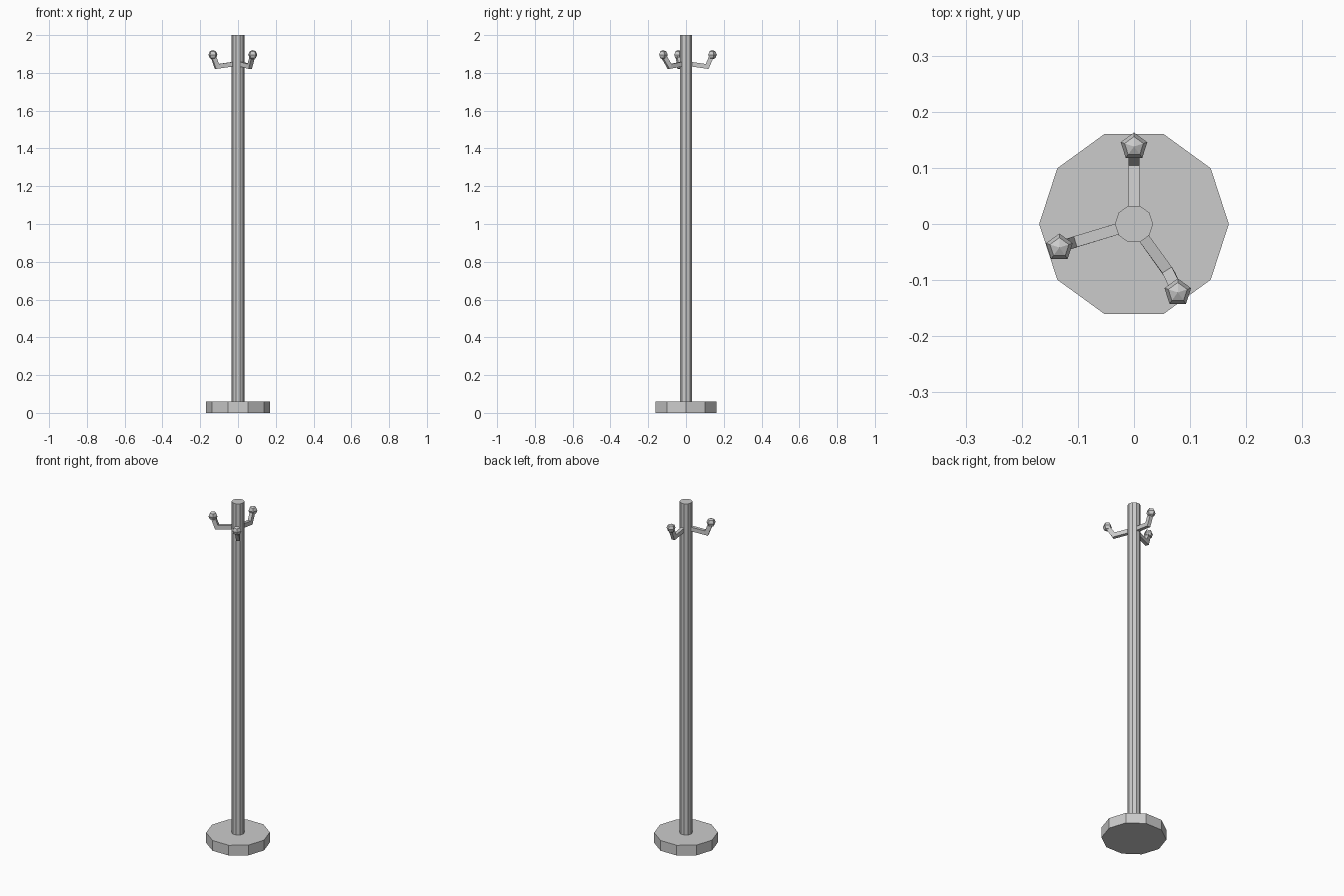
import bpy
import bmesh
from mathutils import Vector

if "Cube" in bpy.data.objects:
    bpy.data.objects.remove(bpy.data.objects["Cube"])


def cylinder(name, radius, z0, z1):
    bpy.ops.mesh.primitive_cylinder_add(vertices=10, radius=radius, depth=z1 - z0,
                                        location=(0, 0, (z0 + z1) / 2),
                                        rotation=(0, 0, 1.5707963))
    bpy.context.object.name = name


def arm(name, path, half_w, half_h):
    """Sweep a rectangular section along a path, mitred at each bend."""
    pts = [Vector(p) for p in path]
    bm = bmesh.new()
    rings = []
    for i, p in enumerate(pts):
        a = (p - pts[i - 1]).normalized() if i else (pts[1] - p).normalized()
        b = (pts[i + 1] - p).normalized() if i < len(pts) - 1 else a
        t = (a + b).normalized()
        side = t.cross(Vector((0, 0, 1))).normalized()
        up = side.cross(t)
        h = half_h / max(t.dot(a), 0.5)
        rings.append([bm.verts.new(p + side * half_w * u + up * h * v)
                      for u, v in ((-1, -1), (1, -1), (1, 1), (-1, 1))])
    for r, s in zip(rings, rings[1:]):
        for k in range(4):
            j = (k + 1) % 4
            bm.faces.new((r[k], r[j], s[j], s[k]))
    bm.faces.new(rings[0][::-1])
    bm.faces.new(rings[-1])
    bmesh.ops.recalc_face_normals(bm, faces=bm.faces)
    mesh = bpy.data.meshes.new(name)
    bm.to_mesh(mesh)
    bm.free()
    bpy.context.collection.objects.link(bpy.data.objects.new(name, mesh))


# Base and pole
cylinder("base", 0.169, 0, 0.06)
cylinder("pole", 0.034, 0.06, 2.0)

# Hooks: start at the pole, bend, tip under the knob
hooks = {
    "back": ((0, 0.02), (0, 0.112), (0, 0.138)),
    "left": ((-0.02, -0.006), (-0.112, -0.034), (-0.133, -0.042)),
    "right": ((0.014, -0.02), (0.062, -0.087), (0.078, -0.122)),
}
for side, (start, bend, tip) in hooks.items():
    arm(side + "_hook_arm",
        [(*start, 1.847), (*bend, 1.834), (*tip, 1.895)], 0.01, 0.012)
    bpy.ops.mesh.primitive_uv_sphere_add(segments=5, ring_count=4, radius=0.025,
                                         location=(*tip, 1.896))
    bpy.context.object.name = side + "_hook_knob"
